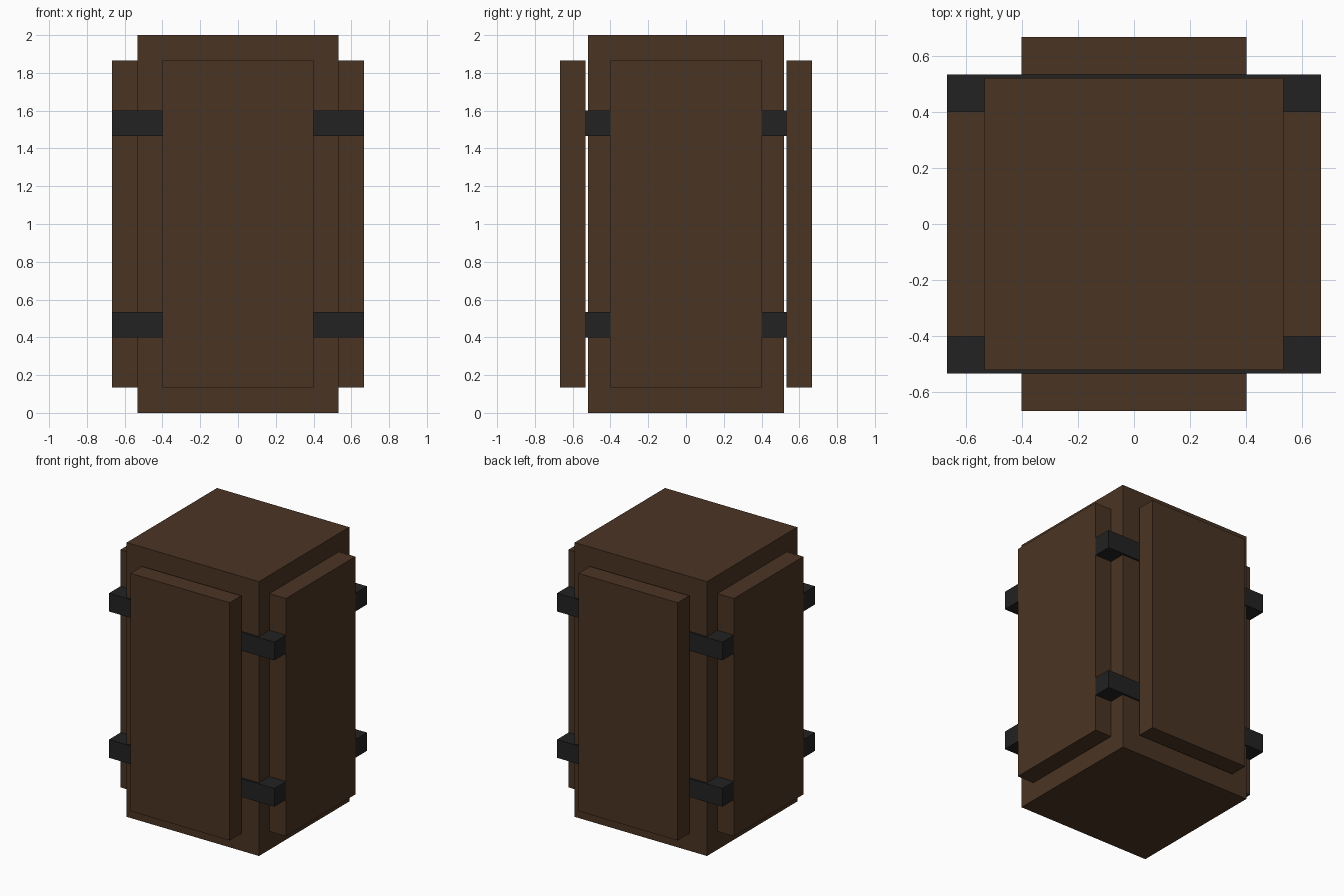
import bpy

if "Cube" in bpy.data.objects:
    bpy.data.objects.remove(bpy.data.objects["Cube"])


def material(name, rgb):
    m = bpy.data.materials.new(name)
    m.diffuse_color = (*rgb, 1.0)
    m.use_nodes = True
    m.node_tree.nodes["Principled BSDF"].inputs["Base Color"].default_value = m.diffuse_color
    return m


wood = material("dark brown wood", (0.0685, 0.0343, 0.0168))
iron = material("black iron", (0.0160, 0.0160, 0.0160))


def box(name, lo, hi, mat):
    bpy.ops.mesh.primitive_cube_add(size=1, location=[(a + b) / 2 for a, b in zip(lo, hi)])
    ob = bpy.context.object
    ob.name = name
    ob.scale = [b - a for a, b in zip(lo, hi)]
    bpy.ops.object.transform_apply(location=False, rotation=False, scale=True)
    ob.data.materials.append(mat)
    return ob


IN, OUT, HALF = 0.5333, 0.6667, 0.4   # panel inner face, outer face, half width
Z0, Z1 = 0.1333, 1.8667               # panel bottom and top

# Main body, slightly shallower than it is wide
box("body", (-IN, -0.52, 0), (IN, 0.52, 2), wood)

for s, fb, lr in ((-1, "front", "left"), (1, "back", "right")):
    near, far = sorted((s * IN, s * OUT))
    # Raised panels on all four sides
    box(fb + "_panel", (-HALF, near, Z0), (HALF, far, Z1), wood)
    box(lr + "_panel", (near, -HALF, Z0), (far, HALF, Z1), wood)
    # Iron bands running across the front and back behind the panels
    y0, y1 = sorted((s * HALF, s * IN))
    for level, z in (("lower", 0.4), ("upper", 1.4667)):
        box(f"{fb}_{level}_band", (-OUT, y0, z), (OUT, y1, z + 0.1333), iron)
